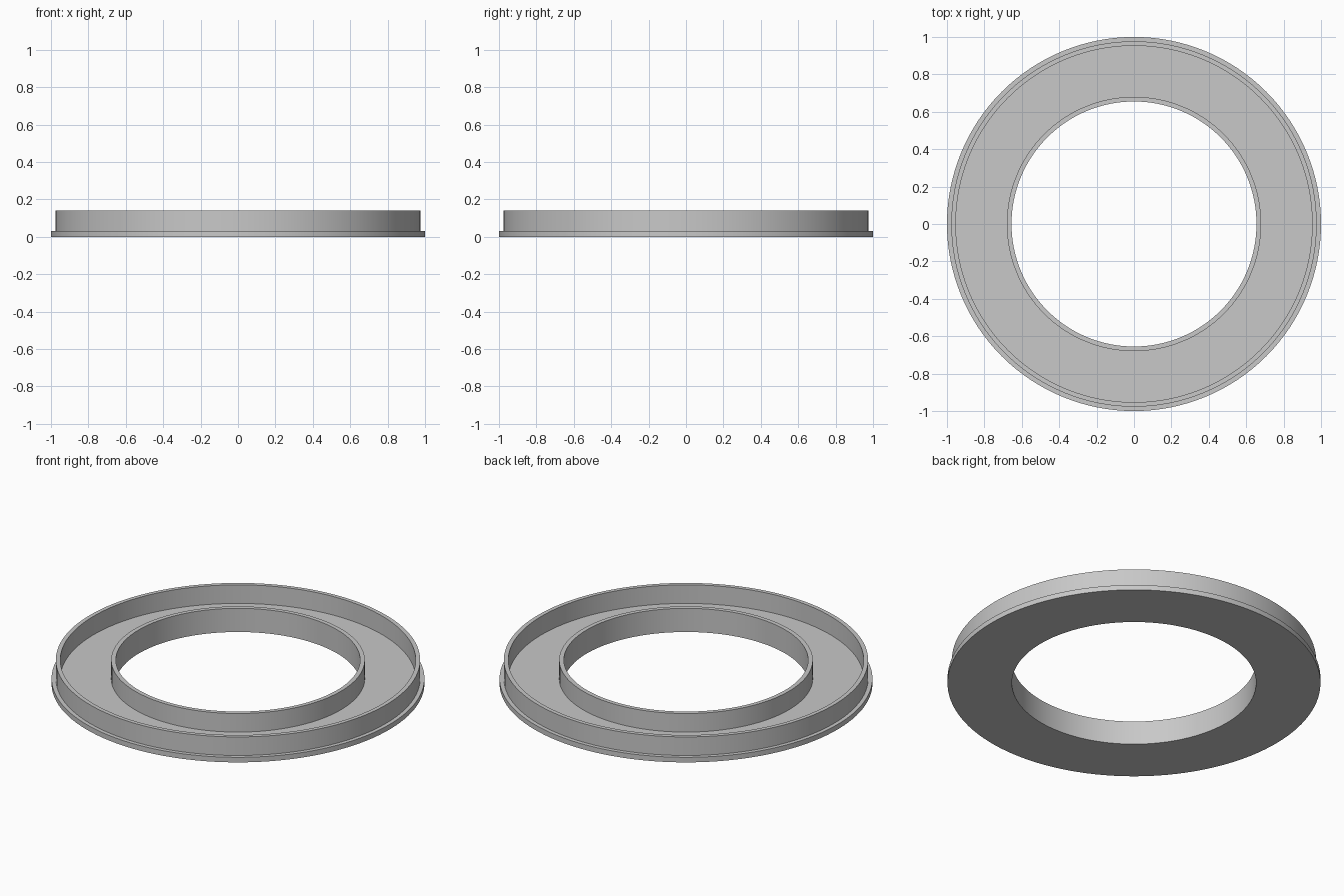
import bpy, bmesh, math
from mathutils import Vector

cube = bpy.data.objects.get("Cube")
if cube:
    bpy.data.objects.remove(cube, do_unlink=True)

SEGMENTS = 128
FLOOR, RIM = 0.03, 0.14
BORE, INNER_WALL, OUTER_WALL, WALL_TOP, FLANGE = 0.655, 0.68, 0.953, 0.977, 1.0

# Plain grey
grey = bpy.data.materials.new("light_grey")
grey.use_nodes = True
color = (0.58, 0.58, 0.58, 1)
grey.diffuse_color = color
grey.node_tree.nodes["Principled BSDF"].inputs["Base Color"].default_value = color


def lathe(name, profile, material):
    """Revolve a closed (radius, height) profile around z."""
    bm = bmesh.new()
    rings = []
    for i in range(SEGMENTS):
        a = math.tau * i / SEGMENTS
        rings.append([bm.verts.new((r * math.cos(a), r * math.sin(a), z)) for r, z in profile])
    n = len(profile)
    for i in range(SEGMENTS):
        here, there = rings[i], rings[(i + 1) % SEGMENTS]
        for j in range(n):
            k = (j + 1) % n
            bm.faces.new((here[j], there[j], there[k], here[k]))
    bmesh.ops.recalc_face_normals(bm, faces=bm.faces)
    mesh = bpy.data.meshes.new(name)
    bm.to_mesh(mesh)
    bm.free()
    mesh.materials.append(material)
    obj = bpy.data.objects.new(name, mesh)
    bpy.context.collection.objects.link(obj)
    bpy.ops.object.select_all(action="DESELECT")
    obj.select_set(True)
    bpy.context.view_layer.objects.active = obj
    bpy.ops.object.shade_smooth_by_angle(angle=math.radians(30))
    return obj


# Ring channel: flat base, inner and outer walls, narrow outer flange
lathe("ring_channel", [
    (BORE, 0), (FLANGE, 0), (FLANGE, FLOOR), (WALL_TOP, FLOOR),
    (WALL_TOP, RIM), (OUTER_WALL, RIM), (OUTER_WALL, FLOOR),
    (INNER_WALL, FLOOR), (INNER_WALL, RIM), (BORE, RIM),
], grey)
